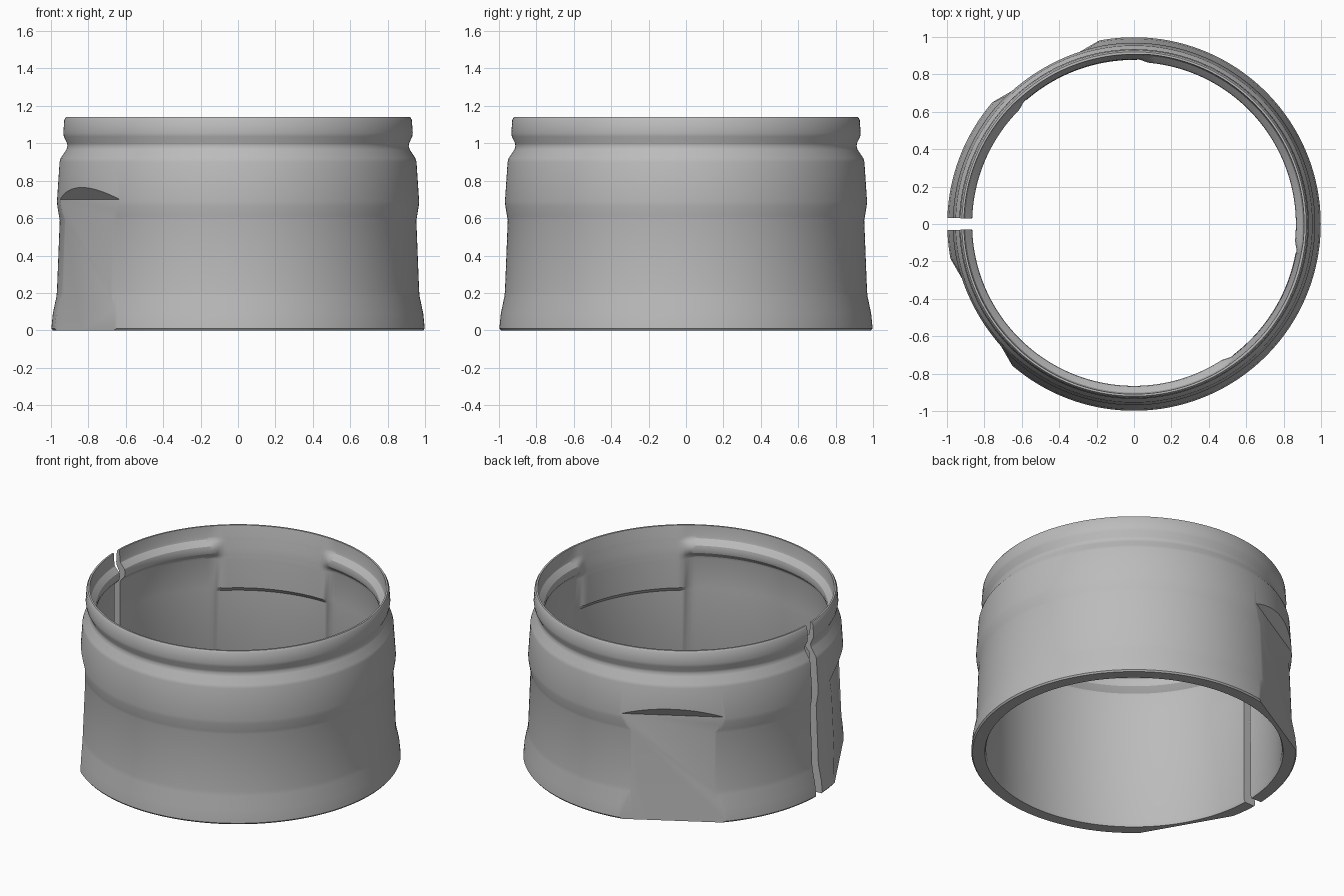
import bpy, bmesh, math

if "Cube" in bpy.data.objects:
    bpy.data.objects.remove(bpy.data.objects["Cube"])

grey = bpy.data.materials.new("plain grey")
grey.use_nodes = True
grey.diffuse_color = (0.5, 0.5, 0.5, 1)
grey.node_tree.nodes["Principled BSDF"].inputs["Base Color"].default_value = (0.5, 0.5, 0.5, 1)

# Outer wall, radius and height from base to rim
OUTER = [(0.99, 0), (0.998, 0.01), (0.99, 0.09), (0.971, 0.18), (0.968, 0.21),
         (0.953, 0.59), (0.957, 0.61), (0.966, 0.665), (0.968, 0.69), (0.954, 0.9),
         (0.948, 0.92), (0.918, 0.965), (0.912, 0.985), (0.914, 1.0), (0.931, 1.035),
         (0.934, 1.055), (0.929, 1.125), (0.92, 1.14)]

# Inner wall from rim to base: height, radius along the bead, radius on the smooth pads
INNER = [(1.14, 0.909, 0.907), (1.07, 0.905, 0.894), (1.055, 0.901, 0.892),
         (1.04, 0.887, 0.89), (1.02, 0.87, 0.887), (0.995, 0.865, 0.884),
         (0.97, 0.87, 0.881), (0.95, 0.887, 0.88), (0.935, 0.901, 0.879),
         (0.92, 0.905, 0.878), (0.73, 0.905, 0.877), (0.7, 0.905, 0.905),
         (0.02, 0.907, 0.907), (0, 0.915, 0.915)]

PADS = [(-55, -8), (87, 133)]
SEGMENTS = 240
SLIT = 1.9


def pad_weight(angle):
    """1 on a smooth pad, 0 along the bead, blended over a few degrees."""
    w = 0
    for start, end in PADS:
        t = min(angle - start, end - angle) / 5 + 0.5
        t = max(0, min(1, t))
        w = max(w, t * t * (3 - 2 * t))
    return w


def make_object(name, bm):
    bmesh.ops.recalc_face_normals(bm, faces=bm.faces)
    mesh = bpy.data.meshes.new(name)
    bm.to_mesh(mesh)
    bm.free()
    mesh.materials.append(grey)
    obj = bpy.data.objects.new(name, mesh)
    bpy.context.collection.objects.link(obj)
    return obj


# Split sleeve: the section swept from one side of the slit to the other
bm = bmesh.new()
rings = []
for i in range(SEGMENTS + 1):
    angle = -180 + SLIT + (360 - 2 * SLIT) * i / SEGMENTS
    w = pad_weight(angle)
    section = OUTER + [(bead + (pad - bead) * w, z) for z, bead, pad in INNER]
    a = math.radians(angle)
    rings.append([bm.verts.new((r * math.cos(a), r * math.sin(a), z)) for r, z in section])
for one, two in zip(rings, rings[1:]):
    for j in range(len(one)):
        k = (j + 1) % len(one)
        bm.faces.new((one[j], two[j], two[k], one[k]))
bm.faces.new(rings[0])
bm.faces.new(rings[-1])
sleeve = make_object("split_sleeve", bm)


# Wrench flats: a slightly leaning plane with a sloped ledge on top
def cut_flat(angle):
    bm = bmesh.new()
    a = math.radians(angle)
    profile = [(0.946, -0.1), (0.914, 0.7), (0.968, 0.77), (1.2, 1.07), (1.2, -0.1)]
    ends = []
    for side in (-0.5, 0.5):
        ends.append([bm.verts.new((d * math.cos(a) - side * math.sin(a),
                                   d * math.sin(a) + side * math.cos(a), z))
                     for d, z in profile])
        bm.faces.new(ends[-1])
    for j in range(len(profile)):
        k = (j + 1) % len(profile)
        bm.faces.new((ends[0][j], ends[0][k], ends[1][k], ends[1][j]))
    cutter = make_object("flat_cutter", bm)
    cutter.hide_render = True
    cut = sleeve.modifiers.new("flat", "BOOLEAN")
    cut.operation = "DIFFERENCE"
    cut.solver = "EXACT"
    cut.object = cutter
    bpy.ops.object.modifier_apply(modifier=cut.name)
    bpy.data.objects.remove(cutter)


bpy.ops.object.select_all(action="DESELECT")
bpy.context.view_layer.objects.active = sleeve
sleeve.select_set(True)
for direction in (120, 210):
    cut_flat(direction)
bpy.ops.object.shade_smooth_by_angle(angle=math.radians(28))
